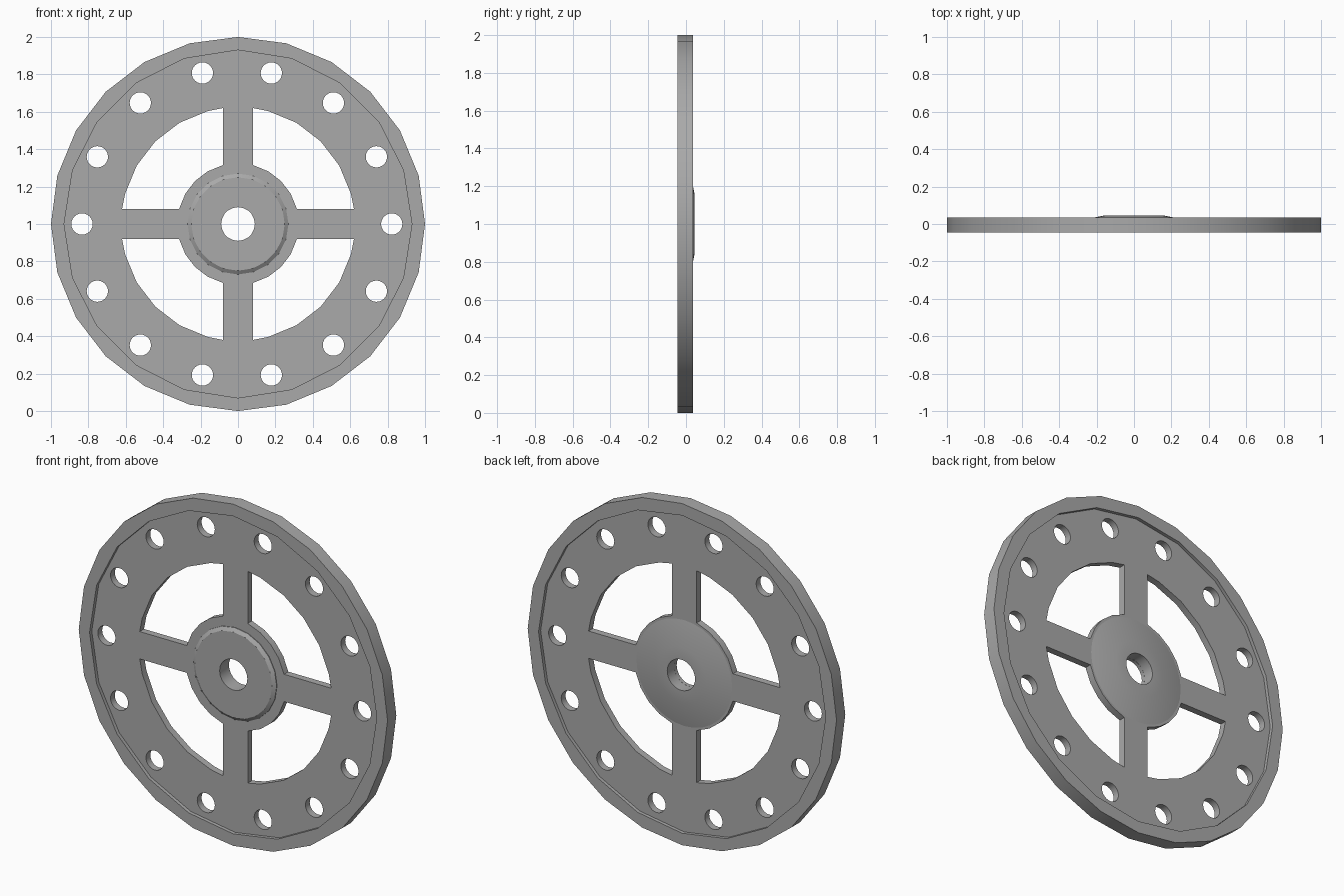
import bpy, bmesh
from math import sin, cos, pi, radians, asin
from mathutils import Matrix

cube = bpy.data.objects.get("Cube")
if cube:
    bpy.data.objects.remove(cube, do_unlink=True)

grey = bpy.data.materials.new("plain grey")
grey.use_nodes = True
colour = (0.4, 0.4, 0.4, 1)
grey.diffuse_color = colour
grey.node_tree.nodes["Principled BSDF"].inputs["Base Color"].default_value = colour

CENTRE_Z = 1.0
TO_WORLD = Matrix.Translation((0, 0, CENTRE_Z)) @ Matrix.Rotation(pi / 2, 4, 'X')


def polygon(radius, sides, cx=0, cy=0):
    return [(cx + radius * cos(2 * pi * i / sides), cy + radius * sin(2 * pi * i / sides))
            for i in range(sides)]


def finish(name, bm):
    """Make the shaded object from a mesh built around the wheel axis."""
    bmesh.ops.remove_doubles(bm, verts=bm.verts, dist=0.0001)
    bmesh.ops.recalc_face_normals(bm, faces=bm.faces)
    mesh = bpy.data.meshes.new(name)
    bm.to_mesh(mesh)
    bm.free()
    mesh.materials.clear()
    mesh.materials.append(grey)
    obj = bpy.data.objects.new(name, mesh)
    bpy.context.collection.objects.link(obj)
    bpy.ops.object.select_all(action='DESELECT')
    obj.select_set(True)
    bpy.context.view_layer.objects.active = obj
    bpy.ops.object.shade_smooth_by_angle(angle=radians(30))


def plate(name, loops, front, back):
    """Flat plate: the first loop is the outline, the others are holes."""
    curve = bpy.data.curves.new(name + " outline", 'CURVE')
    curve.dimensions = '2D'
    curve.fill_mode = 'BOTH'
    curve.extrude = (back - front) / 2
    for loop in loops:
        spline = curve.splines.new('POLY')
        spline.points.add(len(loop) - 1)
        for point, (x, y) in zip(spline.points, loop):
            point.co = (x, y, 0, 1)
        spline.use_cyclic_u = True
    helper = bpy.data.objects.new(name + " helper", curve)
    mesh = bpy.data.meshes.new_from_object(helper)
    bm = bmesh.new()
    bm.from_mesh(mesh)
    bpy.data.objects.remove(helper)
    bpy.data.curves.remove(curve)
    bpy.data.meshes.remove(mesh)
    bm.transform(Matrix.Translation((0, (front + back) / 2, 0)) @ TO_WORLD)
    finish(name, bm)


def lathe(name, profile, sides):
    """Ring turned from a closed profile of (radius, y) points."""
    bm = bmesh.new()
    verts = [bm.verts.new((r, y, CENTRE_Z)) for r, y in profile]
    edges = [bm.edges.new((verts[i - 1], verts[i])) for i in range(len(verts))]
    bmesh.ops.spin(bm, geom=verts + edges, cent=(0, 0, CENTRE_Z), axis=(0, 1, 0),
                   angle=2 * pi, steps=sides)
    finish(name, bm)


def window(quadrant, inner=0.325, outer=0.625, half_spoke=0.08, step=pi / 12):
    """Opening between two spokes."""
    def arc(r):
        start = asin(half_spoke / r)
        angles = [start] + [step * i for i in range(1, 6) if step * i > start + 0.02
                            and step * i < pi / 2 - start - 0.02] + [pi / 2 - start]
        return [(r, a + quadrant * pi / 2) for a in angles]
    return [(r * cos(a), r * sin(a)) for r, a in arc(outer) + arc(inner)[::-1]]


# Raised rim
plate("rim", [polygon(1, 24), polygon(0.93, 20)], -0.045, 0.036)

# Web with spokes, bolt holes and bore
bolt_holes = [polygon(0.057, 24, x - 0.006, y) for x, y in polygon(0.828, 14)]
windows = [window(q) for q in range(4)]
plate("spoked_web", [polygon(0.935, 20), polygon(0.09, 32)] + windows + bolt_holes,
      -0.024, 0.016)

# Hub: chamfered front boss and shallow back cone
lathe("front_boss", [(0.09, -0.02), (0.27, -0.02), (0.27, -0.028),
                     (0.25, -0.042), (0.09, -0.042)], 20)
lathe("back_cone", [(0.09, 0.01), (0.31, 0.01), (0.31, 0.016),
                    (0.16, 0.045), (0.09, 0.045)], 32)
